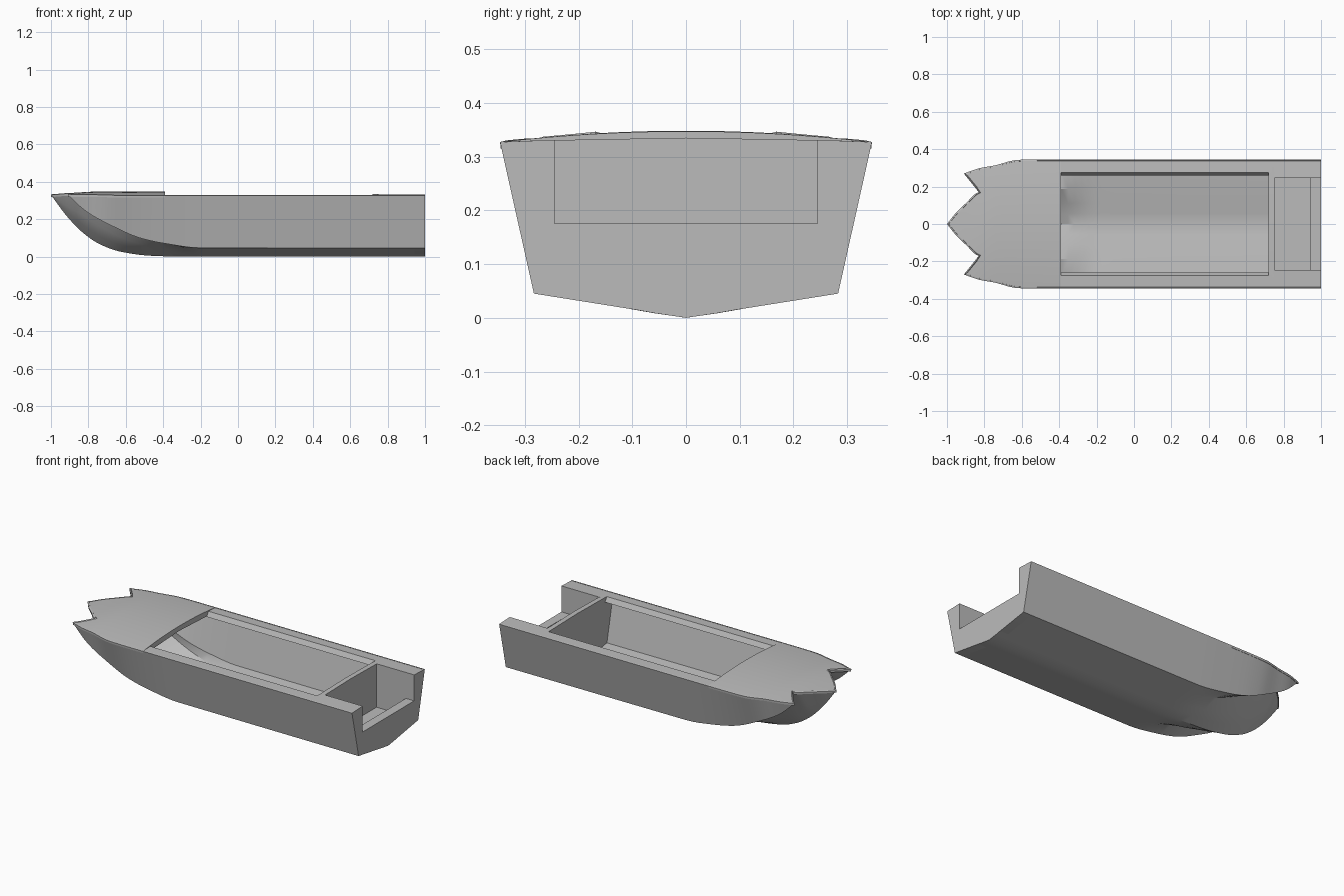
import bpy, bmesh

if "Cube" in bpy.data.objects:
    bpy.data.objects.remove(bpy.data.objects["Cube"])

grey = bpy.data.materials.new("hull grey")
grey.use_nodes = True
grey.diffuse_color = (0.5, 0.5, 0.5, 1)
grey.node_tree.nodes["Principled BSDF"].inputs["Base Color"].default_value = (0.5, 0.5, 0.5, 1)


def curve(*pts):
    """Smooth non-overshooting function of x through the points."""
    xs, ys = [p[0] for p in pts], [p[1] for p in pts]
    d = [(ys[i + 1] - ys[i]) / (xs[i + 1] - xs[i]) for i in range(len(pts) - 1)]
    m = [d[0]] + [2 * a * b / (a + b) if a * b > 0 else 0 for a, b in zip(d, d[1:])] + [d[-1]]

    def f(x):
        x = min(max(x, xs[0]), xs[-1])
        i = max(k for k in range(len(d)) if xs[k] <= x)
        h = xs[i + 1] - xs[i]
        t = (x - xs[i]) / h
        u = 1 - t
        return (ys[i] * (1 + 2 * t) * u * u + h * m[i] * t * u * u
                + ys[i + 1] * (3 - 2 * t) * t * t - h * m[i + 1] * t * t * u)
    return f


# Long lines of the hull
OPEN_X, SPLIT_X, TIP_X = -0.39, -0.83, -0.91
keel_z = curve((-1, .33), (-.91, .21), (-.82, .12), (-.74, .067), (-.63, .027), (-.47, .005), (-.3, 0), (1, 0))
chine_y = curve((TIP_X, .27), (-.75, .28), (-.5, .283), (1, .283))
chine_z = curve((TIP_X, .33), (-.81, .24), (-.685, .17), (-.525, .1), (-.39, .07), (-.2, .047), (1, .045))
gunwale_y = curve((TIP_X, .27), (-.82, .3), (-.75, .312), (-.62, .343), (-.5, .346), (1, .346))
bow_y = curve((-1, 0), (-.95, .062), (-.9, .11), (SPLIT_X, .17), (-.6, .185), (-.2, .19), (1, .19))
tunnel_z = curve((SPLIT_X, .335), (-.7, .25), (-.6, .18), (-.5, .125), (-.39, .08), (-.2, .031), (1, .031))
bulge = curve((-1, .45), (-.6, .45), (-.1, .6), (1, .6))
crown = curve((-1, .003), (-.9, .012), (-.75, .021), (OPEN_X, .02))


def deck_z(x, y):
    c = crown(x) if x <= OPEN_X else .008
    return .327 + c * (1 - (y / .346) ** 2)


def tunnel_top(x, y):
    return deck_z(x, y) if x <= SPLIT_X else min(tunnel_z(x), deck_z(x, y))


def sponson_y(x):
    if x >= SPLIT_X:
        return bow_y(x)
    return .17 + .1 * (SPLIT_X - x) / (SPLIT_X - TIP_X)


def center_row(x):
    a = bow_y(x)
    k, t = keel_z(x), tunnel_top(x, a)
    return [(x, a * s, k + (t - k) * r) for s, r in ((0, 0), (.3, bulge(x) * .45), (.6, bulge(x)), (1, 1))]


def sponson_row(x):
    a, c, g = sponson_y(x), chine_y(x), gunwale_y(x)
    return [(x, a, tunnel_top(x, a)), (x, c, min(chine_z(x), deck_z(x, c))), (x, g, deck_z(x, g))]


def span(a, b, n):
    return [a + (b - a) * i / n for i in range(n + 1)]


def across(x, y0, y1, n=6):
    return [(x, y, deck_z(x, y)) for y in span(y0, y1, n)]


def loft(bm, rows, up):
    grid = [[bm.verts.new(p) for p in r] for r in rows]
    for r, s in zip(grid, grid[1:]):
        for j in range(len(r) - 1):
            f = [r[j], s[j], s[j + 1], r[j + 1]]
            bm.faces.new(f if up else f[::-1])


def finish(name, bm, mirror=False, thick=0):
    """Turn the mesh into a finished, shaded part."""
    bmesh.ops.remove_doubles(bm, verts=bm.verts[:], dist=.0004)
    bmesh.ops.dissolve_degenerate(bm, edges=bm.edges[:], dist=.0002)
    me = bpy.data.meshes.new(name)
    bm.to_mesh(me)
    bm.free()
    me.materials.append(grey)
    ob = bpy.data.objects.new(name, me)
    bpy.context.collection.objects.link(ob)
    bpy.ops.object.select_all(action='DESELECT')
    ob.select_set(True)
    bpy.context.view_layer.objects.active = ob
    if mirror:
        m = ob.modifiers.new("mirror", 'MIRROR')
        m.use_axis = (False, True, False)
    if thick:
        m = ob.modifiers.new("thickness", 'SOLIDIFY')
        m.thickness, m.offset = thick, -1
    for m in list(ob.modifiers):
        bpy.ops.object.modifier_apply(modifier=m.name)
    bpy.ops.object.shade_smooth_by_angle(angle=.5)
    return ob


def plate(name, outline, x0, x1):
    """Flat plate across the boat: a half outline in y and z, mirrored and given thickness in x."""
    full = outline + [(-y, z) for y, z in reversed(outline) if y > 0]
    bm = bmesh.new()
    face = bm.faces.new([bm.verts.new((x0, y, z)) for y, z in full])
    ext = bmesh.ops.extrude_face_region(bm, geom=[face])["geom"]
    bmesh.ops.translate(bm, vec=(x1 - x0, 0, 0), verts=[v for v in ext if isinstance(v, bmesh.types.BMVert)])
    bmesh.ops.recalc_face_normals(bm, faces=bm.faces[:])
    return finish(name, bm)


# Hull skin: central bow with a sponson each side
split = span(TIP_X, SPLIT_X, 5)
body = span(SPLIT_X, OPEN_X, 16)[1:] + span(OPEN_X, -.1, 8)[1:] + [.3, 1]
bm = bmesh.new()
loft(bm, [center_row(x) for x in span(-1, TIP_X, 6)[:-1] + split + body], False)
loft(bm, [sponson_row(x) for x in split + body], False)
finish("hull", bm, True, .008)

# Crowned foredeck with a notched front edge
bm = bmesh.new()
loft(bm, [across(x, 0, bow_y(x)) for x in span(-1, TIP_X, 6)[:-1] + split], True)
loft(bm, [across(x, sponson_y(x), gunwale_y(x)) for x in split], True)
fore = span(SPLIT_X, OPEN_X, 14)
loft(bm, [across(x, 0, bow_y(x)) for x in fore], True)
loft(bm, [across(x, bow_y(x), gunwale_y(x)) for x in fore], True)
finish("foredeck", bm, True, .012)

# Front beam of the cockpit opening
plate("opening_front_beam", [(0, .347), (.15, .343), (.276, .334), (.265, .305), (0, .318)], OPEN_X - .012, OPEN_X)

# Side decks with a leaning inner lip
bm = bmesh.new()
section = [(.26, .302), (.276, .33), (.346, .327), (.342, .31), (.325, .302)]
ends = [[bm.verts.new((x, y, z)) for y, z in section] for x in (OPEN_X, .735)]
for i in range(len(section)):
    j = (i + 1) % len(section)
    bm.faces.new([ends[0][i], ends[1][i], ends[1][j], ends[0][j]])
for e in ends:
    bm.faces.new(e)
bmesh.ops.recalc_face_normals(bm, faces=bm.faces[:])
finish("side_decks", bm, True)

# Bulkhead behind the cockpit
plate("bulkhead", [(0, .335), (.276, .33), (.346, .327), (.282, .046), (0, .002)], .72, .75)

# Blocks beside the motor well
for name, s in (("left_well_side", 1), ("right_well_side", -1)):
    bm = bmesh.new()
    side = [(.245, .331), (.346, .327), (.282, .046), (.245, .04)]
    ends = [[bm.verts.new((x, y * s, z)) for y, z in side] for x in (.745, .999)]
    for i in range(len(side)):
        j = (i + 1) % len(side)
        bm.faces.new([ends[0][i], ends[1][i], ends[1][j], ends[0][j]])
    for e in ends:
        bm.faces.new(e)
    bmesh.ops.recalc_face_normals(bm, faces=bm.faces[:])
    finish(name, bm)

# Motor well floor and the low transom
plate("well_floor", [(0, .07), (.25, .07), (.25, .05), (0, .05)], .745, .95)
plate("transom", [(0, .175), (.245, .175), (.245, .331), (.346, .327), (.283, .045), (0, 0)], .945, 1)
